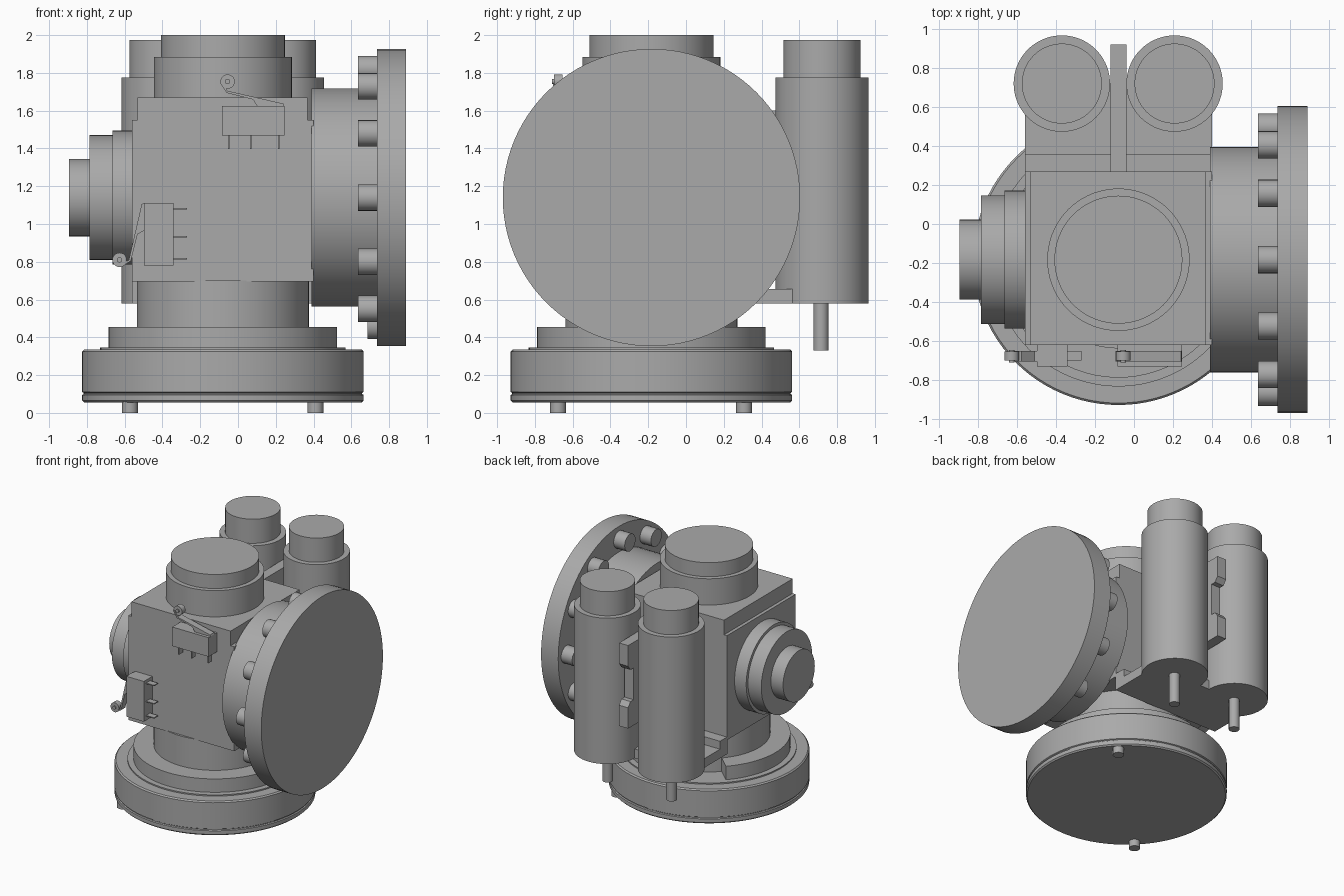
import bpy, bmesh, math
from mathutils import Matrix, Vector

if "Cube" in bpy.data.objects:
    bpy.data.objects.remove(bpy.data.objects["Cube"], do_unlink=True)

grey = bpy.data.materials.new("machine_grey")
grey.use_nodes = True
grey.diffuse_color = (0.4, 0.4, 0.4, 1)
grey.node_tree.nodes["Principled BSDF"].inputs["Base Color"].default_value = (0.4, 0.4, 0.4, 1)

CX, CY, PZ = -0.08, -0.183, 1.14   # valve axis and height of the side ports
UP = Matrix.Identity(4)
SIDE = Matrix.Rotation(math.pi / 2, 4, 'Y')     # local z becomes +x
FRONT = Matrix.Rotation(math.pi / 2, 4, 'X')    # local z becomes -y


def finish(bm, name):
    bmesh.ops.recalc_face_normals(bm, faces=bm.faces)
    mesh = bpy.data.meshes.new(name)
    bm.to_mesh(mesh)
    bm.free()
    mesh.materials.append(grey)
    ob = bpy.data.objects.new(name, mesh)
    bpy.context.collection.objects.link(ob)
    bpy.ops.object.select_all(action='DESELECT')
    ob.select_set(True)
    bpy.context.view_layer.objects.active = ob
    bpy.ops.object.shade_smooth_by_angle(angle=math.radians(30))
    return ob


def lathe(name, profile, origin, turn=UP, n=72):
    """Solid of revolution from (radius, height) pairs, capped at both ends."""
    bm = bmesh.new()
    rings = [[bm.verts.new((r * math.cos(2 * math.pi * i / n), r * math.sin(2 * math.pi * i / n), h))
              for i in range(n)] for r, h in profile]
    for a, b in zip(rings, rings[1:]):
        for i in range(n):
            j = (i + 1) % n
            bm.faces.new((a[i], a[j], b[j], b[i]))
    bm.faces.new(rings[0])
    bm.faces.new(rings[-1])
    bmesh.ops.transform(bm, matrix=Matrix.Translation(origin) @ turn, verts=bm.verts)
    return finish(bm, name)


def prism(name, points, low, high, matrix=UP):
    """Outline in local xy, extruded from low to high along local z."""
    bm = bmesh.new()
    face = bm.faces.new([bm.verts.new((x, y, low)) for x, y in points])
    ext = bmesh.ops.extrude_face_region(bm, geom=[face])
    bmesh.ops.translate(bm, vec=(0, 0, high - low),
                        verts=[v for v in ext["geom"] if isinstance(v, bmesh.types.BMVert)])
    bmesh.ops.transform(bm, matrix=matrix, verts=bm.verts)
    return finish(bm, name)


def rect(x0, x1, y0, y1):
    return [(x0, y0), (x1, y0), (x1, y1), (x0, y1)]


def box(name, x0, x1, y0, y1, z0, z1):
    return prism(name, rect(x0, x1, y0, y1), z0, z1)


# Round base with a shallow groove, and its feet
lathe("base_drum", [(0.735, 0.055), (0.745, 0.065), (0.745, 0.095), (0.737, 0.1), (0.737, 0.106),
                    (0.745, 0.111), (0.745, 0.325), (0.735, 0.335), (0.65, 0.335), (0.65, 0.345)],
      (CX, CY, 0), n=96)
for i, (x, y) in enumerate([(-0.572, -0.677), (0.41, 0.308)]):
    lathe("foot_%d" % (i + 1), [(0.042, 0), (0.042, 0.06)], (x, y, 0), n=24)

# Collar on the base, with a gap at the back left open
start, end = math.radians(137), math.radians(462)
arc = [start + (end - start) * i / 64 for i in range(65)]
collar = [(CX + 0.605 * math.cos(a), CY + 0.605 * math.sin(a)) for a in arc]
collar += [(CX + 0.4 * math.cos(a), CY + 0.4 * math.sin(a)) for a in reversed(arc)]
prism("base_collar", collar, 0.34, 0.455)
lathe("base_neck", [(0.455, 0.34), (0.455, 0.70)], (CX, CY, 0))

# Central block with stepped upper edges
prism("valve_body", [(-0.56, 0.695), (0.40, 0.695), (0.40, 1.55), (0.367, 1.55), (0.367, 1.67),
                     (-0.533, 1.67), (-0.533, 1.55), (-0.56, 1.55)], -0.27, 0.62, FRONT)

# Top cap
lathe("top_cap", [(0.365, 1.66), (0.365, 1.885), (0.328, 1.885), (0.328, 2.0)], (CX, CY, 0))

# Stepped port on one side
lathe("side_port", [(0.205, -0.895), (0.205, -0.785), (0.33, -0.785), (0.33, -0.665),
                    (0.354, -0.665), (0.354, -0.55)], (0, CY, PZ), SIDE)

# Large flange on the other side, with a ring of lugs
lathe("flange_neck", [(0.578, 0.39), (0.578, 0.735)], (0, CY, PZ), SIDE)
lathe("flange_disc", [(0.787, 0.735), (0.787, 0.89)], (0, CY, PZ), SIDE, 96)
for i in range(12):
    a = math.radians(30 * i)
    inner = 0.685 if i == 9 else 0.635
    lathe("flange_lug_%d" % (i + 1), [(0.07, inner), (0.07, 0.74)],
          (0, CY + 0.68 * math.cos(a), PZ + 0.68 * math.sin(a)), SIDE, 24)

# Twin cylinders at the back with caps and lower pins
for side, x in (("right", -0.37), ("left", 0.208)):
    lathe(side + "_cylinder", [(0.247, 0.58), (0.247, 1.775), (0.205, 1.775), (0.205, 1.973)], (x, 0.72, 0))
    lathe(side + "_cylinder_pin", [(0.04, 0.33), (0.04, 0.59)], (x, 0.715, 0), n=24)

# Bracket carrying the cylinders
box("bracket_floor", -0.56, 0.40, 0.265, 0.72, 0.58, 0.655)
box("bracket_step", -0.56, 0.40, 0.265, 0.36, 0.65, 0.72)
web = [(0.26, 0.92), (0.92, 0.92), (0.92, 1.09), (0.89, 1.13), (0.85, 1.13), (0.85, 1.39),
       (0.89, 1.39), (0.92, 1.43), (0.92, 1.60), (0.26, 1.60)]
# local x, y, z becomes y, z, x
YZX = Matrix(((0, 0, 1, 0), (1, 0, 0, 0), (0, 1, 0, 0), (0, 0, 0, 1)))
prism("bracket_web", web, -0.12, -0.038, YZX)


# Roller limit switches on the front face; local z points out of the face
def limit_switch(name, x, z, angle):
    m = Matrix.Translation((x, -0.62, z)) @ FRONT @ Matrix.Rotation(angle, 4, 'Z')
    prism(name + "_body", rect(-0.165, 0.165, -0.078, 0.078), 0, 0.11, m)
    for i, px in enumerate((-0.128, -0.012, 0.137)):
        prism("%s_prong_%d" % (name, i + 1), rect(px - 0.004, px + 0.004, -0.15, -0.07), 0.03, 0.08, m)
    prism(name + "_lever", [(0.165, 0.078), (0.16, 0.09), (-0.135, 0.158), (-0.165, 0.205),
                            (-0.175, 0.2), (-0.14, 0.147), (0.0, 0.112), (0.02, 0.078)], 0.03, 0.085, m)
    turn = m.to_3x3().to_4x4()
    lathe(name + "_roller", [(0.038, 0.035), (0.038, 0.08)], m @ Vector((-0.135, 0.207, 0)), turn, 24)
    lathe(name + "_roller_axle", [(0.014, 0.025), (0.014, 0.09)], m @ Vector((-0.135, 0.207, 0)), turn, 16)


limit_switch("upper_switch", 0.08, 1.547, 0)
limit_switch("lower_switch", -0.42, 0.945, math.pi / 2)
